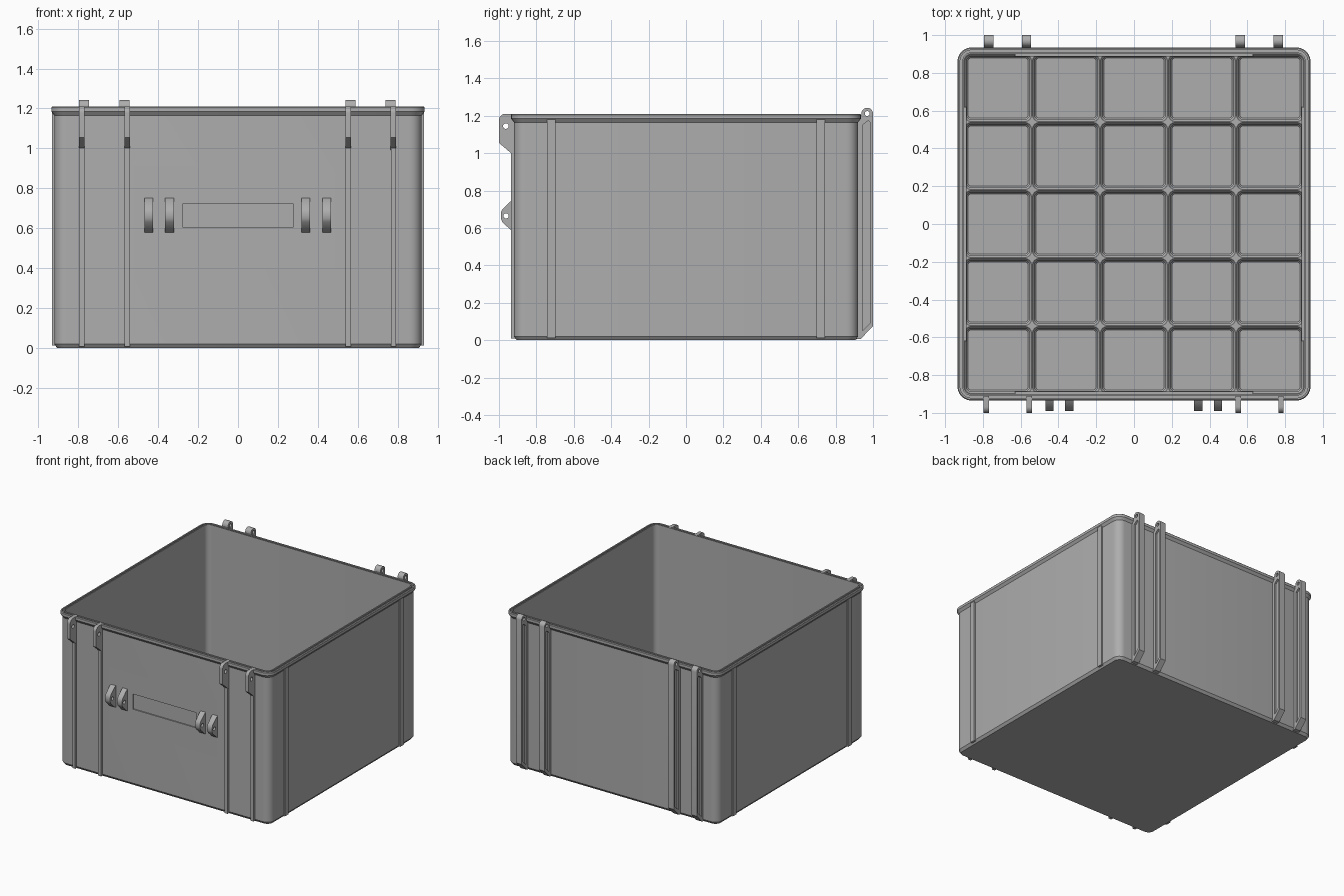
import bpy, bmesh
from math import sin, cos, pi, radians
from mathutils import Matrix

cube = bpy.data.objects.get("Cube")
if cube:
    bpy.data.objects.remove(cube, do_unlink=True)

grey = bpy.data.materials.new("plain grey")
grey.use_nodes = True
COLOUR = (0.42, 0.42, 0.42, 1)
grey.diffuse_color = COLOUR
grey.node_tree.nodes["Principled BSDF"].inputs["Base Color"].default_value = COLOUR


def activate(obj):
    bpy.ops.object.select_all(action='DESELECT')
    obj.select_set(True)
    bpy.context.view_layer.objects.active = obj


def make(name, bm):
    mesh = bpy.data.meshes.new(name)
    bm.to_mesh(mesh)
    bm.free()
    mesh.materials.append(grey)
    obj = bpy.data.objects.new(name, mesh)
    bpy.context.collection.objects.link(obj)
    return obj


def smooth(obj):
    activate(obj)
    bpy.ops.object.shade_smooth_by_angle(angle=radians(35))


def ring(bm, half, r, z, cx=0, cy=0, steps=6):
    """Rounded square loop of vertices."""
    loop, c = [], half - r
    for q, (sx, sy) in enumerate([(1, 1), (-1, 1), (-1, -1), (1, -1)]):
        for i in range(steps + 1):
            a = (q + i / steps) * pi / 2
            loop.append(bm.verts.new((cx + sx * c + r * cos(a), cy + sy * c + r * sin(a), z)))
    return loop


def loft(bm, rings):
    for a, b in zip(rings, rings[1:]):
        for i in range(len(a)):
            j = (i + 1) % len(a)
            bm.faces.new((a[i], a[j], b[j], b[i]))


def box(name, x, y, z):
    """Box from (min, max) pairs."""
    bm = bmesh.new()
    bmesh.ops.create_cube(bm, size=1)
    for v in bm.verts:
        v.co = [lo + (hi - lo) * (c + 0.5) for (lo, hi), c in zip((x, y, z), v.co)]
    return make(name, bm)


def arc(cy, cz, r, start, end, steps=10):
    angles = [radians(start + (end - start) * i / steps) for i in range(steps + 1)]
    return [(cy + r * cos(a), cz + r * sin(a)) for a in angles]


def hole(cy, cz, r):
    return arc(cy, cz, r, 0, 345, 23)


def plate(name, x, width, *outlines):
    """Plate cut from y-z outlines; inner outlines become holes."""
    curve = bpy.data.curves.new(name, 'CURVE')
    curve.dimensions = '2D'
    curve.fill_mode = 'BOTH'
    curve.extrude = width / 2
    for points in outlines:
        spline = curve.splines.new('POLY')
        spline.points.add(len(points) - 1)
        for p, (y, z) in zip(spline.points, points):
            p.co = (y, z, 0, 1)
        spline.use_cyclic_u = True
    curve.materials.append(grey)
    obj = bpy.data.objects.new(name, curve)
    bpy.context.collection.objects.link(obj)
    obj.matrix_world = Matrix(((0, 0, 1, x), (1, 0, 0, 0), (0, 1, 0, 0), (0, 0, 0, 1)))
    activate(obj)
    bpy.ops.object.convert(target='MESH')
    smooth(bpy.context.object)


# Box shell: chamfered foot, flared rim with seal groove, inner wall
bm = bmesh.new()
profile = [(0.905, 0), (0.92, 0.02), (0.92, 1.165), (0.935, 1.185), (0.935, 1.205),
           (0.93, 1.21), (0.921, 1.21), (0.921, 1.195), (0.909, 1.195), (0.909, 1.21),
           (0.9, 1.21), (0.9, 0.015)]
rings = [ring(bm, h, h - 0.86, z) for h, z in profile]
loft(bm, rings)
bm.faces.new(rings[0])
bm.faces.new(rings[-1])
bmesh.ops.recalc_face_normals(bm, faces=bm.faces)
shell = make("box_shell", bm)

# Shallow label recess in the front
cutter = box("label_cutter", (-0.275, 0.275), (-1, -0.911), (0.605, 0.725))
cutter.hide_render = True
cut = shell.modifiers.new("label_recess", 'BOOLEAN')
cut.object = cutter
cut.solver = 'EXACT'
activate(shell)
bpy.ops.object.modifier_apply(modifier=cut.name)
bpy.data.objects.remove(cutter, do_unlink=True)
smooth(shell)

# Floor grid: five by five shallow pockets with stepped edges
PITCH = 0.36
bm = bmesh.new()
for ix in range(-2, 3):
    for iy in range(-2, 3):
        steps = [(0.18, 0.001, 0.06), (0.177, 0.034, 0.06), (0.165, 0.022, 0.044),
                 (0.165, 0.022, 0.028), (0.159, 0.016, 0.022)]
        cell = [ring(bm, h, r, z, ix * PITCH, iy * PITCH) for h, r, z in steps]
        loft(bm, cell)
        bm.faces.new(cell[-1])
bmesh.ops.remove_doubles(bm, verts=bm.verts, dist=0.0004)
bmesh.ops.recalc_face_normals(bm, faces=bm.faces)
if sum(f.normal.z for f in bm.faces) < 0:
    bmesh.ops.reverse_faces(bm, faces=bm.faces)
smooth(make("floor_grid", bm))

# Low ledges around the grid, and ribs on the sides
for s, side in ((-1, "right"), (1, "left")):
    across = sorted((s * 0.888, s * 0.905))
    box("floor_ledge_" + side, across, (-0.62, 0.62), (0.03, 0.075))
    box("floor_ledge_" + ("front" if s < 0 else "back"), (-0.63, 0.63), across, (0.03, 0.075))
    for y in (-0.72, 0.72):
        box("side_rib_" + side, sorted((s * 0.91, s * 0.931)), (y - 0.022, y + 0.022), (0.012, 1.18))

# Front ribs topped by latch brackets
latch = [(-0.91, 1.21), (-0.91, 0.985), (-0.935, 1.0), (-1, 1.055)]
latch = latch + arc(-0.967, 1.177, 0.033, 180, 90)
for x in (-0.782, -0.555, 0.552, 0.778):
    box("front_rib", (x - 0.013, x + 0.013), (-0.936, -0.91), (0.008, 1.19))
    plate("latch_bracket", x, 0.028, latch, hole(-0.963, 1.145, 0.015))

# Handle brackets beside the label
handle = [(-0.91, 0.755), (-0.935, 0.745), (-0.982, 0.7), (-0.99, 0.682),
          (-0.99, 0.65), (-0.982, 0.632), (-0.935, 0.587), (-0.91, 0.575)]
for x in (-0.447, -0.343, 0.34, 0.445):
    plate("handle_bracket", x, 0.043, handle, hole(-0.962, 0.665, 0.014))

# Back hinges: tall frames with a thin web and a pierced knuckle
frame = [(0.91, 0.005), (0.935, 0.008), (1, 0.075)]
frame = frame + arc(0.969, 1.212, 0.031, 0, 180) + [(0.935, 1.19), (0.91, 1.18)]
slot = [(0.943, 0.05), (0.985, 0.092), (0.985, 1.165), (0.975, 1.175), (0.943, 1.15)]
for x in (-0.77, -0.569, 0.563, 0.764):
    plate("hinge_frame", x, 0.05, frame, slot, hole(0.969, 1.212, 0.013))
    plate("hinge_web", x, 0.022, slot)
